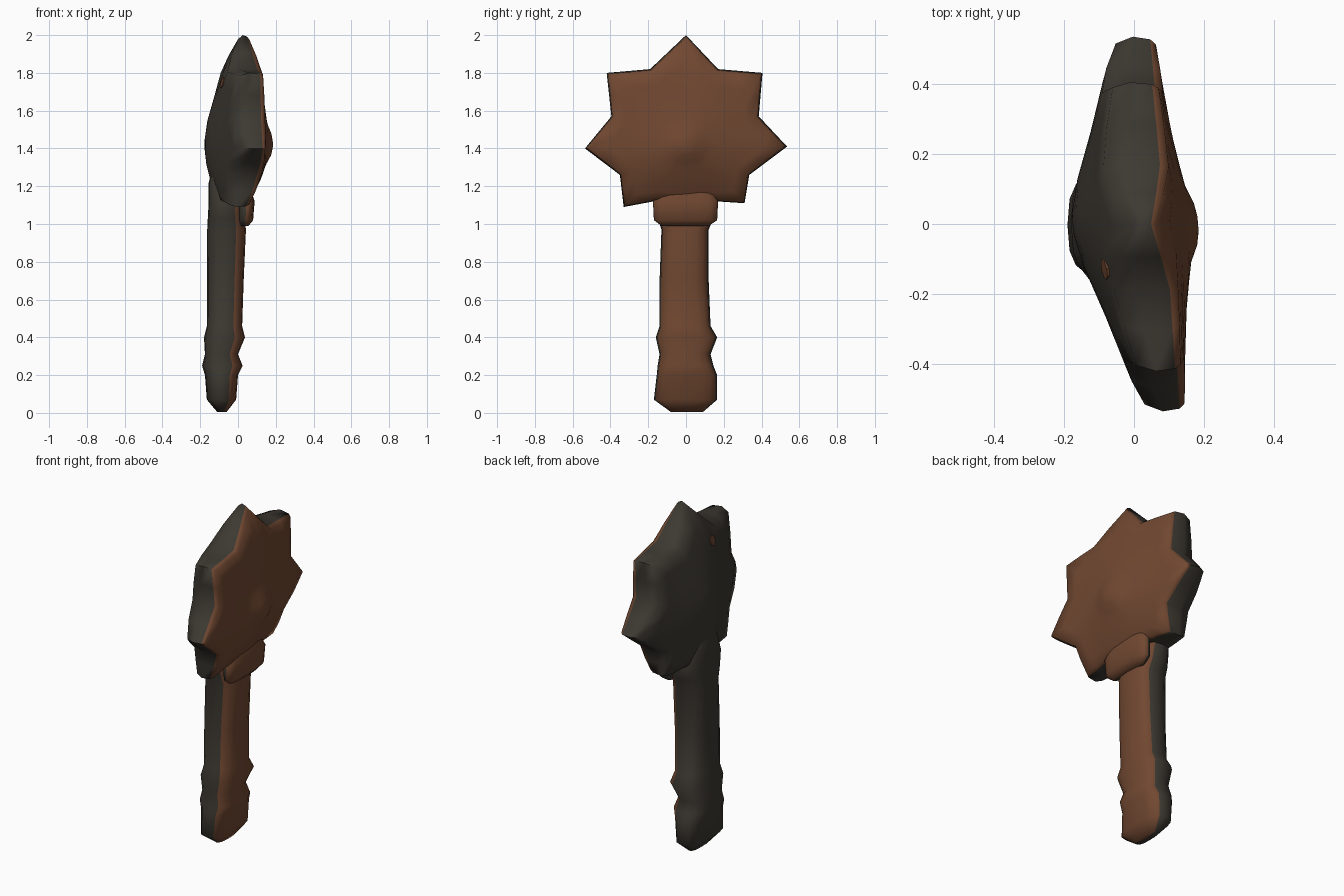
import bpy, bmesh, math
from mathutils import Vector

cube = bpy.data.objects.get("Cube")
if cube:
    bpy.data.objects.remove(cube)


def material(name, rgb):
    m = bpy.data.materials.new(name)
    m.use_nodes = True
    m.diffuse_color = (*rgb, 1)
    bsdf = m.node_tree.nodes["Principled BSDF"]
    bsdf.inputs["Base Color"].default_value = (*rgb, 1)
    bsdf.inputs["Roughness"].default_value = 0.9
    return m


BROWN = material("rust brown", (0.165, 0.065, 0.031))
DARK = material("dark stone", (0.047, 0.041, 0.032))


def loft(name, rings, is_brown, angle):
    """Skin closed rings, cap the ends; is_brown(ring, side) picks the colour."""
    bm = bmesh.new()
    loops = [[bm.verts.new(p) for p in ring] for ring in rings]
    n = len(loops[0])
    for r in range(len(loops) - 1):
        for i in range(n):
            j = (i + 1) % n
            f = bm.faces.new((loops[r][i], loops[r][j], loops[r + 1][j], loops[r + 1][i]))
            f.material_index = 0 if is_brown(r, i) else 1
    for r, loop in ((0, loops[0]), (len(loops) - 1, loops[-1])):
        centre = bm.verts.new(sum((v.co for v in loop), Vector()) / n)
        for i in range(n):
            f = bm.faces.new((loop[i], loop[(i + 1) % n], centre))
            f.material_index = 0 if is_brown(r, i) else 1
    bmesh.ops.recalc_face_normals(bm, faces=bm.faces)
    me = bpy.data.meshes.new(name)
    bm.to_mesh(me)
    bm.free()
    me.materials.append(BROWN)
    me.materials.append(DARK)
    ob = bpy.data.objects.new(name, me)
    bpy.context.collection.objects.link(ob)
    bpy.ops.object.select_all(action='DESELECT')
    ob.select_set(True)
    bpy.context.view_layer.objects.active = ob
    bpy.ops.object.shade_smooth_by_angle(angle=math.radians(angle))
    return ob


# Shaft parts: sections are (z, x min, x max, y min, y max), rounded boxes
SIDES = 16


def section(z, x0, x1, y0, y1):
    pts = []
    for i in range(SIDES):
        a = math.tau * i / SIDES
        c, s = math.cos(a), math.sin(a)
        x = math.copysign(abs(c) ** 0.72, c) if abs(c) > 1e-6 else 0
        y = math.copysign(abs(s) ** 0.72, s) if abs(s) > 1e-6 else 0
        pts.append(Vector(((x0 + x1) / 2 + x * (x1 - x0) / 2,
                           (y0 + y1) / 2 + y * (y1 - y0) / 2, z)))
    return pts


def side_cosine(i):
    return math.cos(math.tau * (i + 0.5) / SIDES)


loft("handle", [section(*s) for s in (
    (0.005, -.11, -.06, -.08, .09),
    (0.07, -.165, -.01, -.17, .165),
    (0.20, -.175, .0, -.155, .165),
    (0.25, -.19, .024, -.15, .145),
    (0.31, -.175, .0, -.14, .13),
    (0.40, -.18, .037, -.16, .165),
    (0.46, -.165, .022, -.14, .13),
    (0.70, -.163, .03, -.14, .12),
    (0.97, -.163, .042, -.13, .12),
    (1.03, -.16, .035, -.15, .145),
    (1.12, -.155, .03, -.17, .165),
    (1.22, -.155, .03, -.13, .12),
    (1.36, -.12, .03, -.08, .08))], lambda r, i: side_cosine(i) > 0.38, 60)

loft("collar", [section(*s) for s in (
    (0.99, .01, .055, -.13, .12),
    (1.02, .0, .08, -.17, .165),
    (1.12, .0, .088, -.175, .17),
    (1.18, -.01, .07, -.14, .14))], lambda r, i: side_cosine(i) > -0.1, 60)

# Spiked head: star outline (y, z), alternating tips and valleys
CENTRE_Z = 1.42
STAR = [(0, 2.0), (.17, 1.82), (.405, 1.80), (.385, 1.57), (.535, 1.41), (.335, 1.26),
        (.31, 1.11), (.16, 1.12), (-.17, 1.12), (-.33, 1.09), (-.35, 1.26),
        (-.535, 1.40), (-.395, 1.57), (-.42, 1.80), (-.19, 1.82)]
FRONT = [(0, .185), (.05, .18), (.12, .15), (.2, .14), (.3, .12), (.45, .11), (.6, .095)]
BACK = [(0, -.18), (.1, -.162), (.2, -.125), (.3, -.09), (.46, -.04), (.5, -.025), (.55, .02)]


def sample(profile, r):
    for (r0, v0), (r1, v1) in zip(profile, profile[1:]):
        if r <= r1:
            return v0 + (v1 - v0) * (r - r0) / (r1 - r0)
    return profile[-1][1]


# Add a point halfway along each edge so the spikes are fuller
outline = []
for p, q in zip(STAR, STAR[1:] + STAR[:1]):
    outline += [Vector(p), (Vector(p) + Vector(q)) / 2]


def head_ring(scale, side):
    pts = []
    for p in outline:
        d = p - Vector((0, CENTRE_Z))
        radius = scale * (d.length * scale + 0.42 * (1 - scale))
        d = d.normalized() * radius
        # The back bulge is taller than wide; the top spike narrows to a thin tip
        pinch = max(0, d.y - 0.4) / 0.18
        front = sample(FRONT, radius) - 0.045 * pinch
        back = sample(BACK, math.hypot(d.x, 0.8 * d.y)) + 0.05 * pinch
        # The lower front slopes back towards the handle
        droop = 0.75 * min(0, d.y) ** 2
        front, back = front - droop, back - 0.15 * droop
        # The whole head turns slightly
        x = back + (front - back) * side - 0.08 * d.x
        pts.append(Vector((x, d.x, CENTRE_Z + d.y)))
    return pts


RINGS = [(.08, 0), (.3, 0), (.55, 0), (.8, 0), (.97, 0), (1, .35), (.988, .87),
         (.965, 1), (.8, 1), (.55, 1), (.35, 1), (.25, 1), (.14, 1), (.05, 1)]
head = loft("spiked_head", [head_ring(*r) for r in RINGS], lambda r, i: r >= 6, 75)

# Small rust fleck lying on the dark side, near the top
found, spot, normal, face = head.closest_point_on_mesh(Vector((-.09, -.13, 1.75)))
bpy.ops.mesh.primitive_cylinder_add(vertices=8, radius=0.03, depth=0.008, location=spot,
                                    rotation=normal.to_track_quat('Z', 'Y').to_euler())
fleck = bpy.context.object
fleck.name = "rust_fleck"
fleck.data.materials.append(BROWN)
